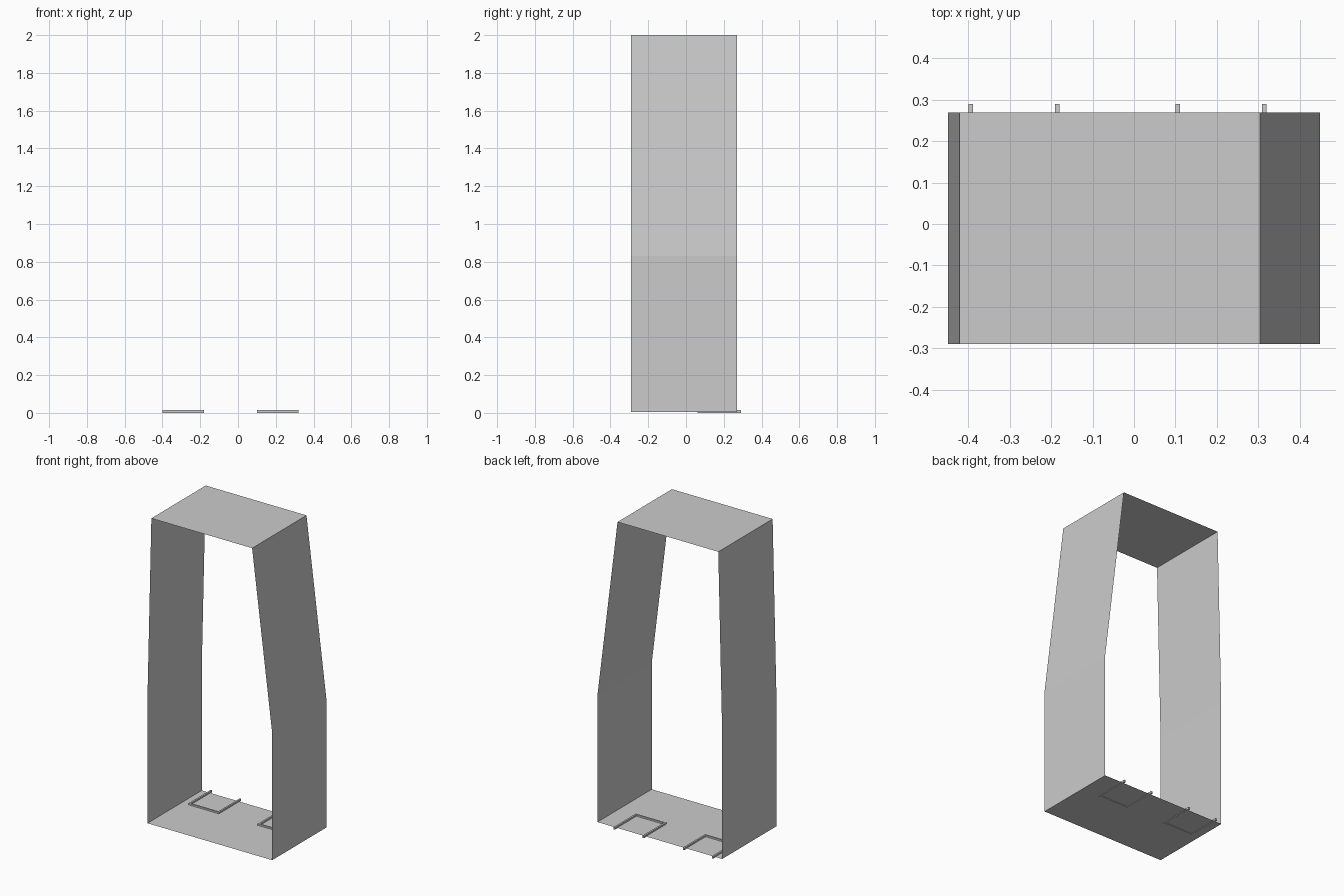
import bpy, bmesh

if "Cube" in bpy.data.objects:
    bpy.data.objects.remove(bpy.data.objects["Cube"])

Y0, Y1 = -0.29, 0.27


def make_object(name, bm):
    mesh = bpy.data.meshes.new(name)
    bm.to_mesh(mesh)
    bm.free()
    obj = bpy.data.objects.new(name, mesh)
    bpy.context.collection.objects.link(obj)
    return obj


# Cabinet shell: thin sheet loop, open at front and back
profile = [(-0.45, 0.004), (0.45, 0.004), (0.45, 0.83),
           (0.305, 2.0), (-0.422, 2.0), (-0.45, 0.83)]
bm = bmesh.new()
front = [bm.verts.new((x, Y0, z)) for x, z in profile]
back = [bm.verts.new((x, Y1, z)) for x, z in profile]
for i in range(len(profile)):
    j = (i + 1) % len(profile)
    bm.faces.new((front[i], front[j], back[j], back[i]))
make_object("cabinet_shell", bm)


# U-shaped floor rails, open towards the back
def floor_rail(name, x0, x1, y0=0.06, y1=0.29, w=0.011, h=0.014):
    outline = [(x0, y1), (x0, y0), (x1, y0), (x1, y1),
               (x1 - w, y1), (x1 - w, y0 + w), (x0 + w, y0 + w), (x0 + w, y1)]
    bm = bmesh.new()
    face = bm.faces.new([bm.verts.new((x, y, 0)) for x, y in outline])
    ext = bmesh.ops.extrude_face_region(bm, geom=[face])
    verts = [g for g in ext["geom"] if isinstance(g, bmesh.types.BMVert)]
    bmesh.ops.translate(bm, verts=verts, vec=(0, 0, h))
    bmesh.ops.recalc_face_normals(bm, faces=bm.faces)
    make_object(name, bm)


floor_rail("left_floor_rail", -0.40, -0.18)
floor_rail("right_floor_rail", 0.10, 0.32)
